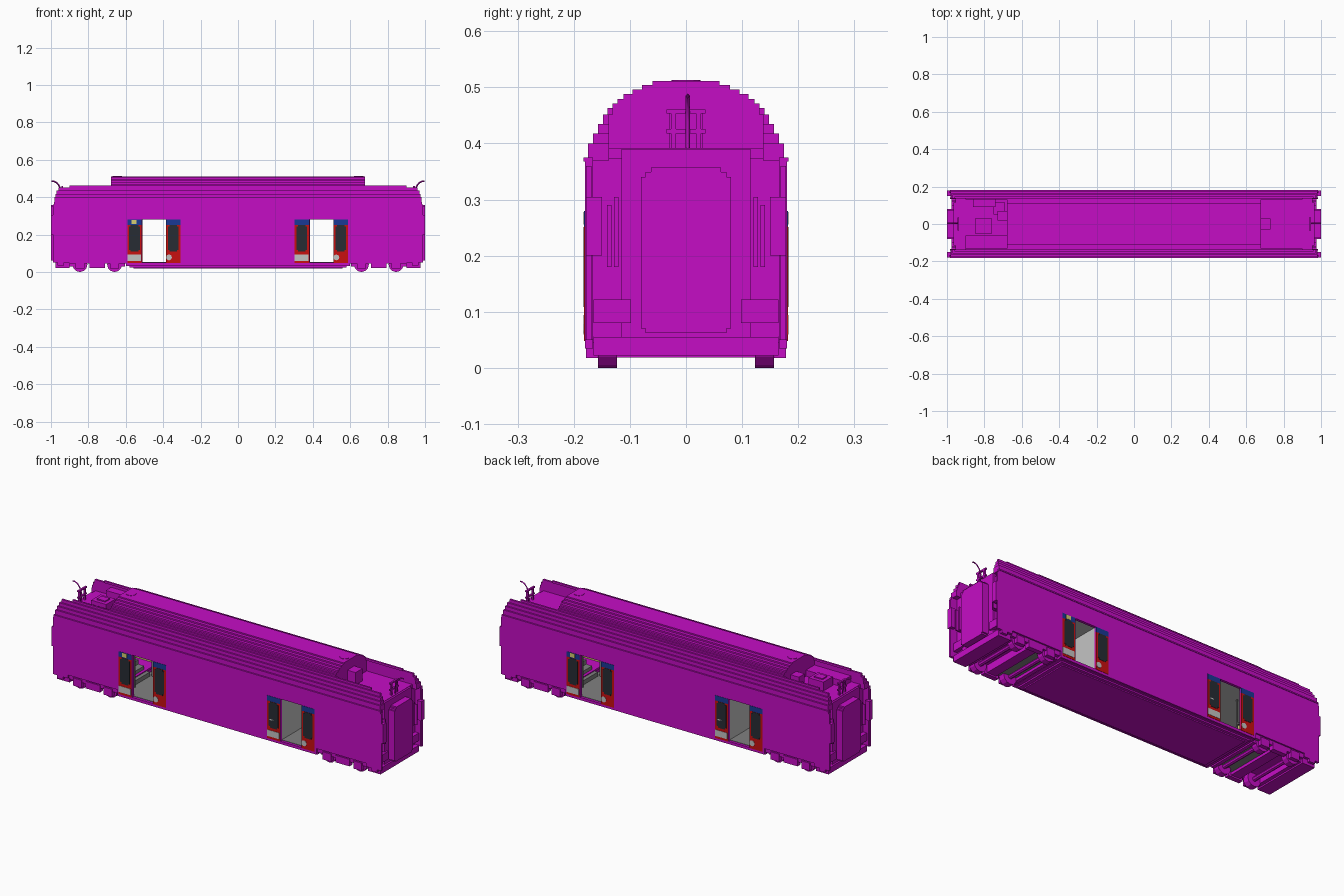
import bpy, bmesh, math
from mathutils import Matrix, Vector

if "Cube" in bpy.data.objects:
    bpy.data.objects.remove(bpy.data.objects["Cube"], do_unlink=True)


def material(name, rgb):
    m = bpy.data.materials.new(name)
    m.use_nodes = True
    m.diffuse_color = (*rgb, 1)
    m.node_tree.nodes["Principled BSDF"].inputs["Base Color"].default_value = (*rgb, 1)
    return m


MAGENTA = material("magenta", (0.56, 0.004, 0.56))
RED = material("red", (0.58, 0.005, 0.005))
BLUE = material("blue", (0.01, 0.04, 0.30))
GLASS = material("dark glass", (0.02, 0.025, 0.033))
LIGHT = material("light grey", (0.55, 0.55, 0.55))
GREY = material("grey", (0.22, 0.22, 0.22))
YELLOW = material("pale yellow", (0.68, 0.62, 0.17))

ALL4 = [(1, 1), (1, -1), (-1, 1), (-1, -1)]
ENDS = [(1, 1), (-1, 1)]
SIDES = [(1, 1), (1, -1)]
TURN = [(1, 1), (-1, -1)]      # half turn about z
ONE = [(1, 1)]


def finish(name, bm, mat):
    bmesh.ops.recalc_face_normals(bm, faces=bm.faces)
    me = bpy.data.meshes.new(name)
    bm.to_mesh(me)
    bm.free()
    me.materials.append(mat)
    ob = bpy.data.objects.new(name, me)
    bpy.context.collection.objects.link(ob)
    return ob


def boxes(name, mat, items, copies=ONE):
    """Boxes (x0, x1, y0, y1, z0, z1), repeated with the x and y signs in copies."""
    bm = bmesh.new()
    for x0, x1, y0, y1, z0, z1 in items:
        for sx, sy in copies:
            c = Vector(((x0 + x1) / 2 * sx, (y0 + y1) / 2 * sy, (z0 + z1) / 2))
            s = Matrix.Diagonal((abs(x1 - x0), abs(y1 - y0), abs(z1 - z0), 1))
            bmesh.ops.create_cube(bm, size=1, matrix=Matrix.Translation(c) @ s)
    return finish(name, bm, mat)


def cylinders(name, mat, items, axis="Y", copies=ONE, sides=12):
    """Cylinders (x, y, z, radius, length) along the given axis."""
    bm = bmesh.new()
    turn = Matrix.Rotation(math.pi / 2, 4, "X") if axis == "Y" else Matrix()
    for x, y, z, r, l in items:
        for sx, sy in copies:
            bmesh.ops.create_cone(bm, cap_ends=True, segments=sides, radius1=r, radius2=r,
                                  depth=l, matrix=Matrix.Translation((x * sx, y * sy, z)) @ turn)
    return finish(name, bm, mat)


def extrude_x(name, mat, profile, x0, x1):
    """Closed (y, z) profile extruded along x."""
    bm = bmesh.new()
    f = bm.faces.new([bm.verts.new((x0, y, z)) for y, z in profile])
    r = bmesh.ops.extrude_face_region(bm, geom=[f])
    bmesh.ops.translate(bm, vec=(x1 - x0, 0, 0),
                        verts=[v for v in r["geom"] if isinstance(v, bmesh.types.BMVert)])
    return finish(name, bm, mat)


# Side walls, with gaps for the doorways
W0, W1 = 0.166, 0.180
boxes("side_walls", MAGENTA, [
    (0, 0.383, W0, W1, 0.035, 0.28),
    (0.512, 0.60, W0, W1, 0.035, 0.28),
    (0.60, 0.90, W0, W1, 0.068, 0.28),
    (0.90, 0.985, W0, W1, 0.05, 0.28),
    (0.93, 0.965, W0, W1, 0.035, 0.05),
    (0, 0.985, W0, W1, 0.28, 0.375),
    (0.383, 0.512, W0, W1, 0.035, 0.05),
    (0, 0.985, W1, 0.183, 0.368, 0.375),
], ALL4)

# Stepped underfloor and floors over the bogies
boxes("underfloor", MAGENTA, [
    (-0.60, 0.60, -0.172, 0.172, 0.033, 0.045),
    (-0.58, 0.58, -0.160, 0.160, 0.025, 0.034),
    (-0.56, 0.56, -0.145, 0.145, 0.019, 0.026)])
boxes("end_floors", MAGENTA, [(0.60, 0.95, -0.168, 0.168, 0.07, 0.08)], ENDS)

# Stepped arched roof: (half width, top height)
STEPS = [(0.175, 0.400), (0.166, 0.418), (0.157, 0.435), (0.148, 0.452), (0.140, 0.463),
         (0.131, 0.471), (0.122, 0.479), (0.111, 0.488), (0.095, 0.496), (0.078, 0.504),
         (0.060, 0.511)]
half = []
z = 0.370
for w, top in STEPS:
    half += [(w, z), (w, top)]
    z = top
extrude_x("arched_roof", MAGENTA, half + [(-y, z) for y, z in reversed(half)], -0.68, 0.68)

# Low roof ends: stepped rims either side of a sunken deck
rims, z = [], 0.370
for (w, top), end in zip(STEPS[:5], (0.98, 0.975, 0.97, 0.96, 0.90)):
    rims.append((0.67, end, 0.130 if w < 0.145 else 0.137, w, z, top))
    z = top
boxes("roof_rims", MAGENTA, rims, ALL4)
boxes("roof_deck", MAGENTA, [(0.67, 0.955, -0.170, 0.170, 0.372, 0.392)], ENDS)

# Roof equipment
boxes("roof_equipment", MAGENTA, [
    (-0.90, -0.68, -0.135, -0.062, 0.39, 0.425),
    (-0.85, -0.76, -0.05, 0.03, 0.39, 0.44),
    (-0.83, -0.78, -0.03, 0.01, 0.44, 0.446),
    (-0.86, -0.74, 0.09, 0.135, 0.39, 0.437),
    (-0.75, -0.69, 0.05, 0.115, 0.39, 0.42),
    (-0.73, -0.68, 0.02, 0.07, 0.39, 0.45),
    (0.68, 0.73, -0.03, 0.03, 0.39, 0.46)])
cylinders("roof_vents", MAGENTA, [(0.645, 0, 0.509, 0.026, 0.008)], "Z", ENDS)

# Curved cable and bracket at each end of the roof
for name, s in (("left_cable", 1), ("right_cable", -1)):
    cu = bpy.data.curves.new(name, "CURVE")
    cu.dimensions = "3D"
    cu.bevel_depth, cu.bevel_resolution = 0.004, 0
    sp = cu.splines.new("POLY")
    pts = [(0.945, 0.39), (0.948, 0.44), (0.957, 0.462), (0.970, 0.478), (0.985, 0.485), (0.997, 0.485)]
    sp.points.add(len(pts) - 1)
    for p, (x, z) in zip(sp.points, pts):
        p.co = (x * s, 0.003, z, 1)
    cu.materials.append(MAGENTA)
    bpy.context.collection.objects.link(bpy.data.objects.new(name, cu))
boxes("cable_brackets", MAGENTA, [
    (0.935, 0.945, 0.018, 0.027, 0.39, 0.46),
    (0.935, 0.945, -0.027, -0.018, 0.39, 0.46),
    (0.935, 0.945, -0.035, 0.035, 0.418, 0.426),
    (0.935, 0.945, -0.035, 0.035, 0.453, 0.461)], ENDS)

# End walls, gangways, corner fittings
boxes("end_walls", MAGENTA, [(0.94, 0.952, -0.170, 0.170, 0.055, 0.385),
                             (0.95, 0.965, -0.115, 0.115, 0.04, 0.390),
                             (0.90, 0.975, -0.165, 0.165, 0.022, 0.055)], ENDS)
g = [(0.080, 0.078), (0.080, 0.340), (0.072, 0.340), (0.072, 0.349), (0.062, 0.349), (0.062, 0.357)]
g = [(0.062, 0.062), (0.072, 0.062), (0.072, 0.070), (0.080, 0.070)] + g[1:]
for name, s in (("left_gangway", 1), ("right_gangway", -1)):
    extrude_x(name, MAGENTA, g + [(-y, z) for y, z in reversed(g)], 0.95 * s, 1.0 * s)
boxes("end_fittings", MAGENTA, [
    (0.95, 0.975, 0.098, 0.165, 0.08, 0.122),
    (0.965, 0.99, 0.168, 0.178, 0.05, 0.36),
    (0.975, 1.0, 0.150, 0.178, 0.20, 0.305),
    (0.95, 0.975, 0.120, 0.128, 0.18, 0.305),
    (0.95, 0.985, 0.133, 0.141, 0.18, 0.29)], ALL4)

# Bogies
cylinders("wheels", MAGENTA, [(x, 0.140, 0.04, 0.040, 0.034) for x in (0.66, 0.845)], "Y", ALL4)
cylinders("axles", MAGENTA, [(x, 0, 0.04, 0.012, 0.27) for x in (0.66, 0.845)], "Y", ENDS, 8)
boxes("bogie_frames", MAGENTA, [
    (0.60, 0.90, 0.152, 0.172, 0.045, 0.068),
    (0.71, 0.795, 0.150, 0.176, 0.022, 0.06),
    (0.635, 0.685, 0.155, 0.178, 0.018, 0.060),
    (0.82, 0.870, 0.155, 0.178, 0.018, 0.060)], ALL4)
boxes("bogie_beams", MAGENTA, [(x, x + w, -0.155, 0.155, 0.03, 0.072) for x, w in
                               ((0.605, 0.02), (0.725, 0.055), (0.88, 0.02))], ENDS)

# Entrance halls
boxes("hall_floors", GREY, [(0.37, 0.74, -0.166, 0.166, 0.045, 0.052)], ENDS)
boxes("hall_ceilings", LIGHT, [(0.37, 0.74, -0.166, 0.166, 0.285, 0.295)], ENDS)
boxes("inner_bulkheads", LIGHT, [(0.368, 0.380, -0.166, 0.166, 0.05, 0.29)], ENDS)
boxes("hall_lining", YELLOW, [(0.515, 0.74, 0.160, 0.166, 0.05, 0.288),
                              (0.735, 0.742, 0, 0.166, 0.05, 0.288)], ALL4)
boxes("hall_steps", GREY, [(0.58 + 0.035 * i, 0.735, -0.07, 0.07, 0.05, 0.075 + 0.024 * i)
                           for i in range(4)], ENDS)
boxes("hall_rails", GREY, [(0.565, 0.573, 0.075, 0.083, 0.05, 0.28),
                           (0.573, 0.735, 0.075, 0.083, 0.15, 0.158)], ALL4)

# Door leaves; the far side is the near side turned half round
left_leaves = [(-0.592, -0.515), (0.303, 0.380)]
right_leaves = [(-0.385, -0.308), (0.510, 0.587)]
leaves = left_leaves + right_leaves
L, D = (-0.1815, -0.175), (-0.183, -0.178)
boxes("door_leaves", RED, [(a, b, *L, 0.048, 0.252) for a, b in leaves], TURN)
boxes("door_tops", BLUE, [(a, b, *L, 0.252, 0.28) for a, b in leaves], TURN)
boxes("door_windows", GLASS, [q for a, b in leaves for q in (
    (a + 0.010, b - 0.010, *D, 0.118, 0.242),
    (a + 0.018, b - 0.018, *D, 0.109, 0.251))], TURN)
boxes("door_kick_plates", LIGHT, [(a, b - 0.004, *D, 0.060, 0.094) for a, b in left_leaves], TURN)
cylinders("door_buttons", LIGHT, [(a + 0.016, -0.1805, 0.078, 0.016, 0.005) for a, b in right_leaves],
          "Y", TURN, 8)
boxes("door_signs", YELLOW, [(-0.570, -0.543, *D, 0.256, 0.278)], TURN)
boxes("door_handles", LIGHT, [(0.318, 0.350, -0.183, -0.1825, 0.150, 0.156)], TURN)
